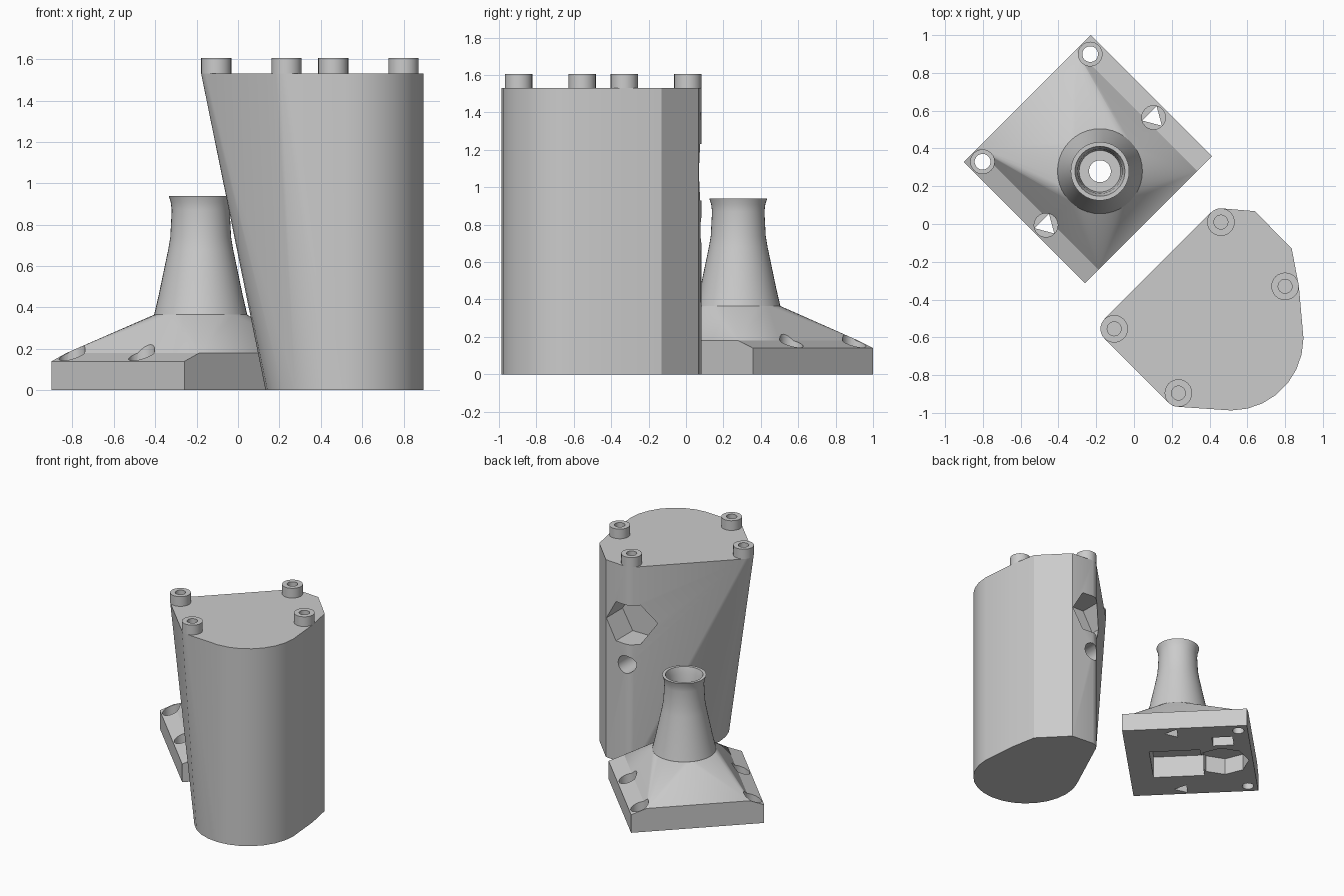
import bpy, bmesh, math
from mathutils import Vector, Matrix

if "Cube" in bpy.data.objects:
    bpy.data.objects.remove(bpy.data.objects["Cube"])

grey = bpy.data.materials.new("plain_grey")
grey.use_nodes = True
grey.diffuse_color = (0.6, 0.6, 0.6, 1)
grey.node_tree.nodes["Principled BSDF"].inputs["Base Color"].default_value = (0.6, 0.6, 0.6, 1)


def to_object(name, bm, matrix=None):
    bmesh.ops.recalc_face_normals(bm, faces=bm.faces)
    mesh = bpy.data.meshes.new(name)
    bm.to_mesh(mesh)
    bm.free()
    if matrix:
        mesh.transform(matrix)
    mesh.materials.append(grey)
    obj = bpy.data.objects.new(name, mesh)
    bpy.context.collection.objects.link(obj)
    return obj


def ring(cx, cy, r, z, n=24):
    return [(cx + r * math.cos(i * math.tau / n), cy + r * math.sin(i * math.tau / n), z)
            for i in range(n)]


def rect(u0, u1, v0, v1, z):
    return [(u, v, z) for u in (u0, u1) for v in (v0, v1)]


def hull(name, points, matrix=None):
    bm = bmesh.new()
    verts = [bm.verts.new(p) for p in points]
    out = bmesh.ops.convex_hull(bm, input=verts)
    loose = [v for v in bm.verts if not v.link_faces]
    bmesh.ops.delete(bm, geom=loose, context='VERTS')
    bmesh.ops.dissolve_limit(bm, angle_limit=0.01, verts=bm.verts, edges=bm.edges)
    return to_object(name, bm, matrix)


def lathe(name, profile, cx, cy, n=40):
    bm = bmesh.new()
    verts = [bm.verts.new((r, 0, z)) for r, z in profile]
    edges = [bm.edges.new(pair) for pair in zip(verts, verts[1:])]
    bmesh.ops.spin(bm, geom=verts + edges, cent=(0, 0, 0), axis=(0, 0, 1),
                   angle=math.tau, steps=n, use_merge=False)
    bmesh.ops.remove_doubles(bm, verts=bm.verts, dist=0.0005)
    return to_object(name, bm, Matrix.Translation((cx, cy, 0)))


def prism(cx, cy, r, z0, z1, n, matrix):
    return hull("cutter", ring(cx, cy, r, z0, n) + ring(cx, cy, r, z1, n), matrix)


def combine(obj, others, operation):
    bpy.context.view_layer.objects.active = obj
    for other in others:
        mod = obj.modifiers.new("bool", 'BOOLEAN')
        mod.operation, mod.solver, mod.object = operation, 'EXACT', other
        bpy.ops.object.modifier_apply(modifier=mod.name)
        bpy.data.objects.remove(other)


def smooth(obj, degrees=28):
    bpy.ops.object.select_all(action='DESELECT')
    obj.select_set(True)
    bpy.context.view_layer.objects.active = obj
    bpy.ops.object.shade_smooth_by_angle(angle=math.radians(degrees))


# Housing: round foot blending into a wider bolted top
TOP = 1.53
bolts = [(0.46, 0.01), (0.80, -0.33), (-0.105, -0.555), (0.235, -0.895)]
points = []
for z in (0, TOP):
    points += ring(0.515, -0.605, 0.382, z, 28)
    points += [(0.64, 0.068, z), (0.835, -0.13, z)]
    for i, (x, y) in enumerate(bolts):
        if z or i < 2:
            points += ring(x, y, 0.073, z, 16)
housing = hull("housing", points)

# Hexagonal pocket and round port in the back of the housing
back = Matrix.Translation((0.46, 0, 0)) @ Matrix.Rotation(math.pi / 2, 4, 'X')
combine(housing, [prism(0, 1.08, 0.175, -0.3, 0.13, 6, back),
                  prism(0, 0.77, 0.068, -0.3, 0.13, 20, back)], 'DIFFERENCE')
smooth(housing)

# Socket head bolts
for i, (x, y) in enumerate(bolts):
    bolt = lathe(f"bolt_{i + 1}", [(0, 1.56), (0.037, 1.56), (0.037, 1.605),
                                   (0.073, 1.605), (0.073, TOP), (0, TOP)], x, y, 24)
    smooth(bolt)

# Flange: plate with sloping shelves, turned a quarter of the way to a diamond
turn = Matrix.Rotation(-math.pi / 4, 4, 'Z')
U0, U1 = -0.869, 0.039
flange = hull("flange", rect(U0, U1, -0.405, 0.545, 0) + rect(U0, U1, -0.405, 0.545, 0.14)
              + rect(U0, U1, -0.304, 0.435, 0.18), turn)
NU, NV = -0.325, 0.07
hood = hull("hood", rect(U0, U1, -0.304, 0.435, 0.1) + rect(U0, U1, -0.304, 0.435, 0.18)
            + ring(NU, NV, 0.225, 0.365, 40), turn)
nozzle_at = turn @ Vector((NU, NV, 0))
nozzle = lathe("nozzle", [(0, 0.3), (0.2, 0.3), (0.225, 0.366), (0.203, 0.46), (0.18, 0.57),
                          (0.157, 0.68), (0.147, 0.74), (0.14, 0.87), (0.145, 0.91),
                          (0.155, 0.94), (0, 0.94)], nozzle_at.x, nozzle_at.y)
combine(flange, [hood, nozzle], 'UNION')

# Bore, underside pockets and screw holes
cutters = [lathe("cutter", [(0, 0.96), (0.138, 0.96), (0.118, 0.89), (0.11, 0.79),
                            (0.058, 0.79), (0.058, 0.1), (0, 0.1)], nozzle_at.x, nozzle_at.y),
           hull("cutter", rect(-0.5, -0.13, -0.15, 0.22, -0.1)
                + rect(-0.5, -0.13, -0.15, 0.22, 0.17), turn),
           prism(-0.65, 0.04, 0.19, -0.1, 0.13, 8, turn),
           hull("cutter", rect(-0.75, -0.6, 0.27, 0.39, -0.1)
                + rect(-0.75, -0.6, 0.27, 0.39, 0.1), turn)]
for v in (-0.334, 0.472):
    for u, sides, r in ((-0.8, 20, 0.042), (-0.325, 3, 0.062)):
        cutters.append(prism(u, v, 0.063, 0.09, 0.4, 24, turn))
        cutters.append(prism(u, v, r, -0.1, 0.2, sides, turn))
combine(flange, cutters, 'DIFFERENCE')
flange.name = "flange_with_nozzle"
smooth(flange)
